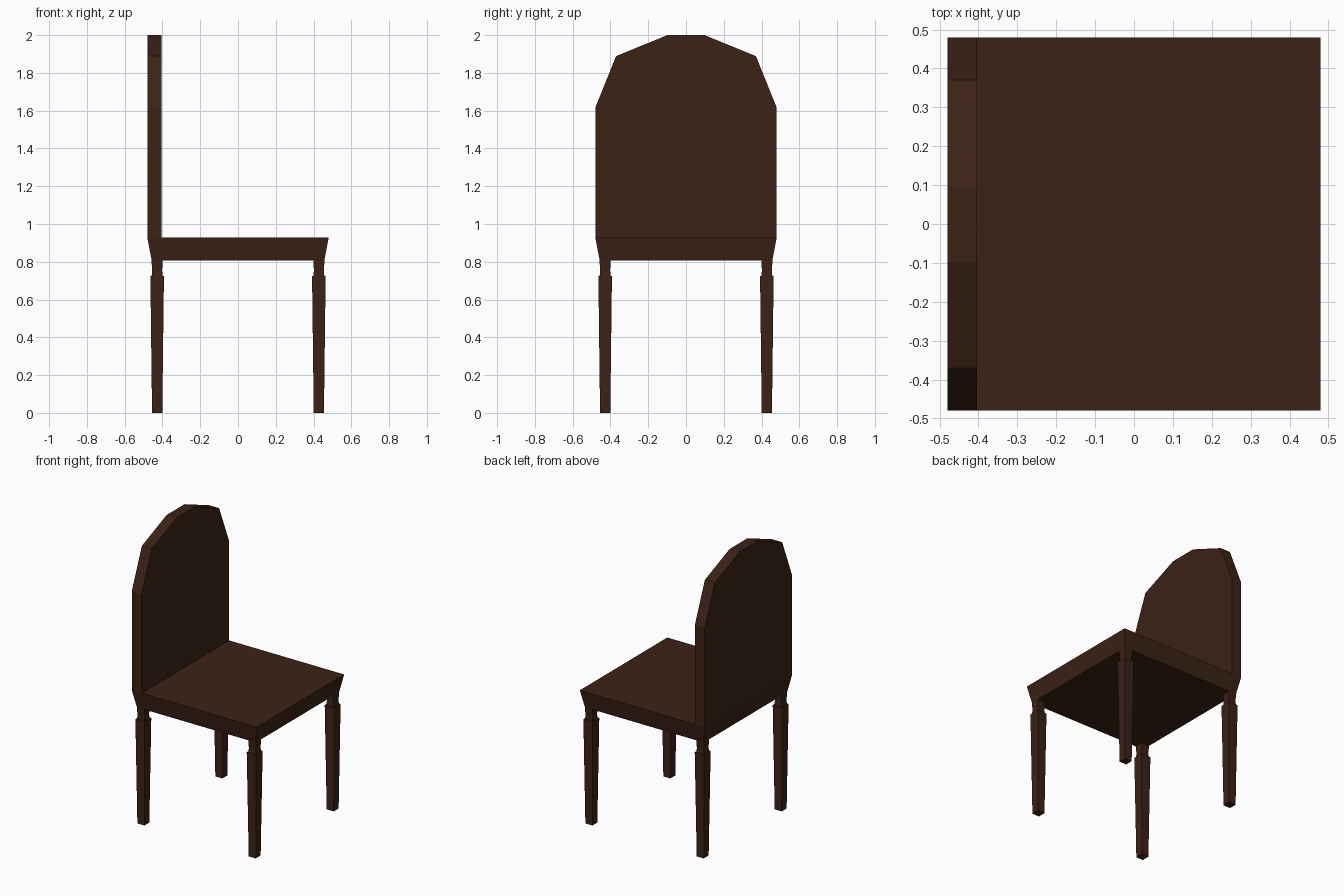
import bpy, bmesh

if "Cube" in bpy.data.objects:
    bpy.data.objects.remove(bpy.data.objects["Cube"])

wood = bpy.data.materials.new("dark_wood")
wood.diffuse_color = (0.045, 0.016, 0.008, 1)
wood.use_nodes = True
wood.node_tree.nodes["Principled BSDF"].inputs["Base Color"].default_value = wood.diffuse_color


def add_object(name, bm):
    bmesh.ops.recalc_face_normals(bm, faces=bm.faces)
    mesh = bpy.data.meshes.new(name)
    bm.to_mesh(mesh)
    bm.free()
    mesh.materials.append(wood)
    obj = bpy.data.objects.new(name, mesh)
    bpy.context.collection.objects.link(obj)
    return obj


def square_loft(name, sections, cx=0, cy=0):
    """Stack square sections given as (height, half width) and cap the ends."""
    bm = bmesh.new()
    corners = [(-1, -1), (1, -1), (1, 1), (-1, 1)]
    rings = [[bm.verts.new((cx + h * i, cy + h * j, z)) for i, j in corners]
             for z, h in sections]
    for a, b in zip(rings, rings[1:]):
        for k in range(4):
            n = (k + 1) % 4
            bm.faces.new((a[k], a[n], b[n], b[k]))
    bm.faces.new(rings[0][::-1])
    bm.faces.new(rings[-1])
    return add_object(name, bm)


# Seat, flaring outward to the top
square_loft("seat", [(0.807, 0.457), (0.928, 0.48)])

# Tapered square legs with a narrow neck under the seat
leg_profile = [(0, 0.027), (0.725, 0.036), (0.725, 0.029), (0.755, 0.026),
               (0.79, 0.029), (0.81, 0.029)]
for side_x, label_x in ((1, "front"), (-1, "back")):
    for side_y, label_y in ((1, "left"), (-1, "right")):
        square_loft(f"{label_x}_{label_y}_leg", leg_profile,
                    side_x * 0.428, side_y * 0.428)

# Backrest with a faceted arched top
half = [(0.48, 0.928), (0.48, 1.617), (0.37, 1.889), (0.098, 2.0)]
outline = half + [(-y, z) for y, z in reversed(half)]
bm = bmesh.new()
face = bm.faces.new([bm.verts.new((-0.48, y, z)) for y, z in outline])
result = bmesh.ops.extrude_face_region(bm, geom=[face], use_keep_orig=True)
moved = [v for v in result["geom"] if isinstance(v, bmesh.types.BMVert)]
bmesh.ops.translate(bm, verts=moved, vec=(0.076, 0, 0))
add_object("backrest", bm)
